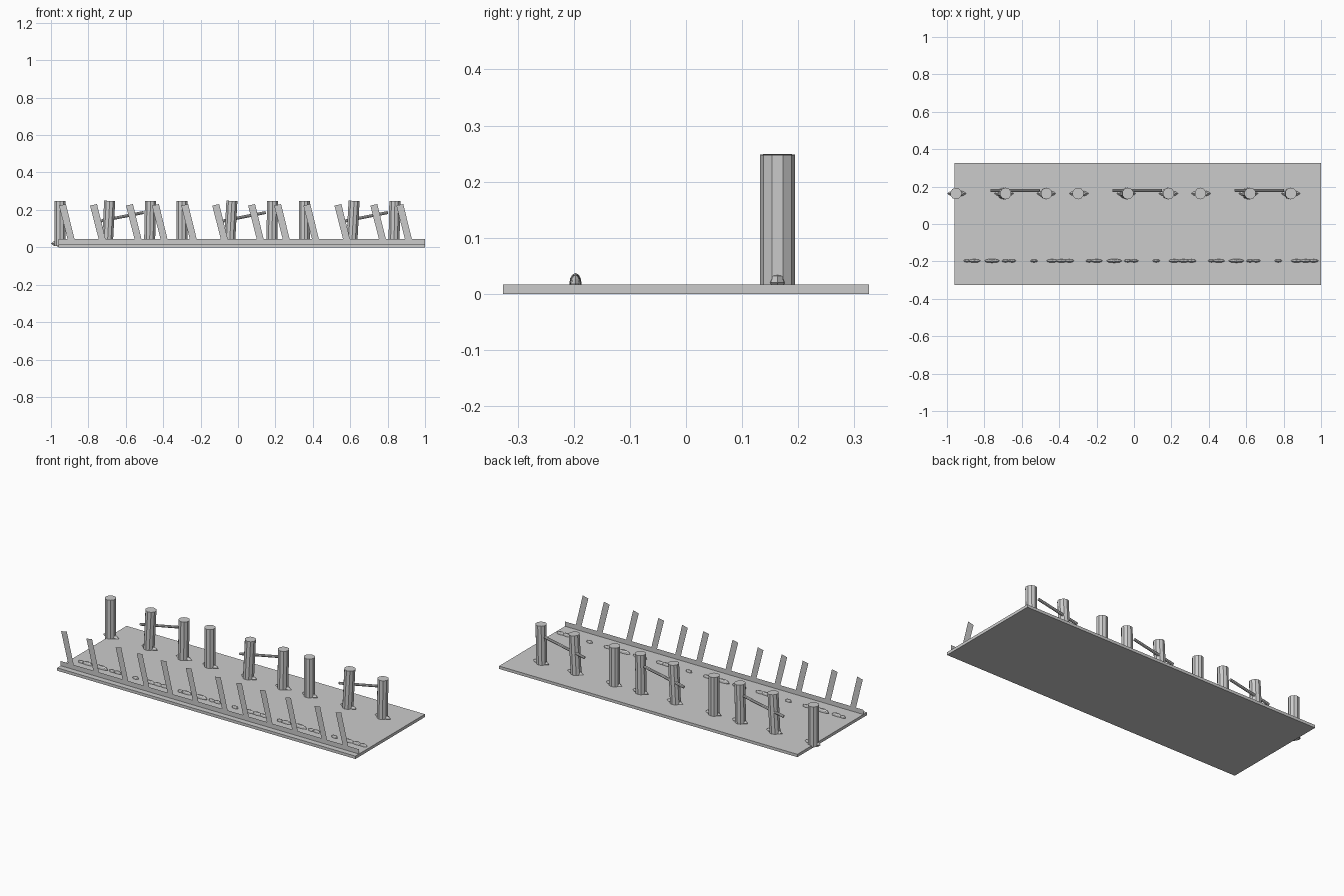
import bpy, bmesh, math
from mathutils import Vector

if "Cube" in bpy.data.objects:
    bpy.data.objects.remove(bpy.data.objects["Cube"])

grey = bpy.data.materials.new("plain grey")
grey.diffuse_color = (0.6, 0.6, 0.6, 1)
grey.use_nodes = True
grey.node_tree.nodes["Principled BSDF"].inputs["Base Color"].default_value = grey.diffuse_color

SECTION = 1.96 / 3      # the layout repeats three times along x
GROUND = 0.017
FENCE_Y = -0.293


def finish(obj, name):
    obj.name = name
    obj.data.name = name
    obj.data.materials.append(grey)
    return obj


def rod(name, start, end, radius, sides):
    a, b = Vector(start), Vector(end)
    bpy.ops.mesh.primitive_cylinder_add(vertices=sides, radius=radius,
                                        depth=(b - a).length, location=(a + b) / 2)
    obj = bpy.context.object
    d = (b - a).normalized()
    # lean about y only, so the facets keep their facing
    obj.rotation_euler = (0, math.atan2(d.x, d.z), 0)
    return finish(obj, name)


def pebble(name, x, y, z, size, segments=8, rings=6):
    bpy.ops.mesh.primitive_uv_sphere_add(segments=segments, ring_count=rings,
                                         radius=1, location=(x, y, z))
    obj = bpy.context.object
    obj.scale = size
    return finish(obj, name)


# ground slab
bpy.ops.mesh.primitive_cube_add(size=1, location=(0.02, 0, GROUND / 2))
slab = finish(bpy.context.object, "ground_slab")
slab.scale = (1.96, 0.652, GROUND)

# paper-thin fence: a low kerb strip with leaning slats
bm = bmesh.new()


def sheet(points):
    bm.faces.new([bm.verts.new((x, FENCE_Y, z)) for x, z in points])


sheet([(-0.96, GROUND), (1.0, GROUND), (1.0, 0.045), (-0.96, 0.045)])
for i in range(3):
    for x in (-0.893, -0.727, -0.535, -0.396):
        c = x + i * SECTION
        sheet([(c - 0.0185, 0.045), (c + 0.0185, 0.045),
               (c - 0.027, 0.231), (c - 0.064, 0.223)])
mesh = bpy.data.meshes.new("slat_fence")
bm.to_mesh(mesh)
bm.free()
fence = bpy.data.objects.new("slat_fence", mesh)
bpy.context.collection.objects.link(fence)
finish(fence, "slat_fence")

# posts: bottom x, top x
posts = [(-0.952, -0.952), (-0.699, -0.686), (-0.473, -0.468)]
# row of pebbles: x, half length
pebbles = [(-0.893, 0.018), (-0.853, 0.032), (-0.759, 0.042), (-0.687, 0.02),
           (-0.652, 0.022), (-0.535, 0.02), (-0.438, 0.03), (-0.388, 0.03),
           (-0.346, 0.026)]

for i in range(3):
    dx = i * SECTION
    for low, top in posts:
        rod("post", (low + dx, 0.163, 0.008), (top + dx, 0.163, 0.248), 0.031, 10)
        # stone wedged through the foot of the post
        pebble("post_foot_stone", low + dx + 0.004, 0.163, 0.02,
               (0.052, 0.016, 0.017), 8, 4)
    # sloping bar between the second and third post
    rod("sloping_bar", (-0.767 + dx, 0.18, 0.134), (-0.505 + dx, 0.18, 0.186), 0.008, 8)
    for x, half in pebbles:
        s = min(1, 0.55 + half * 11)
        pebble("pebble", x + dx, -0.197, GROUND + 0.002,
               (half, 0.0108 * s, 0.018 * s))
